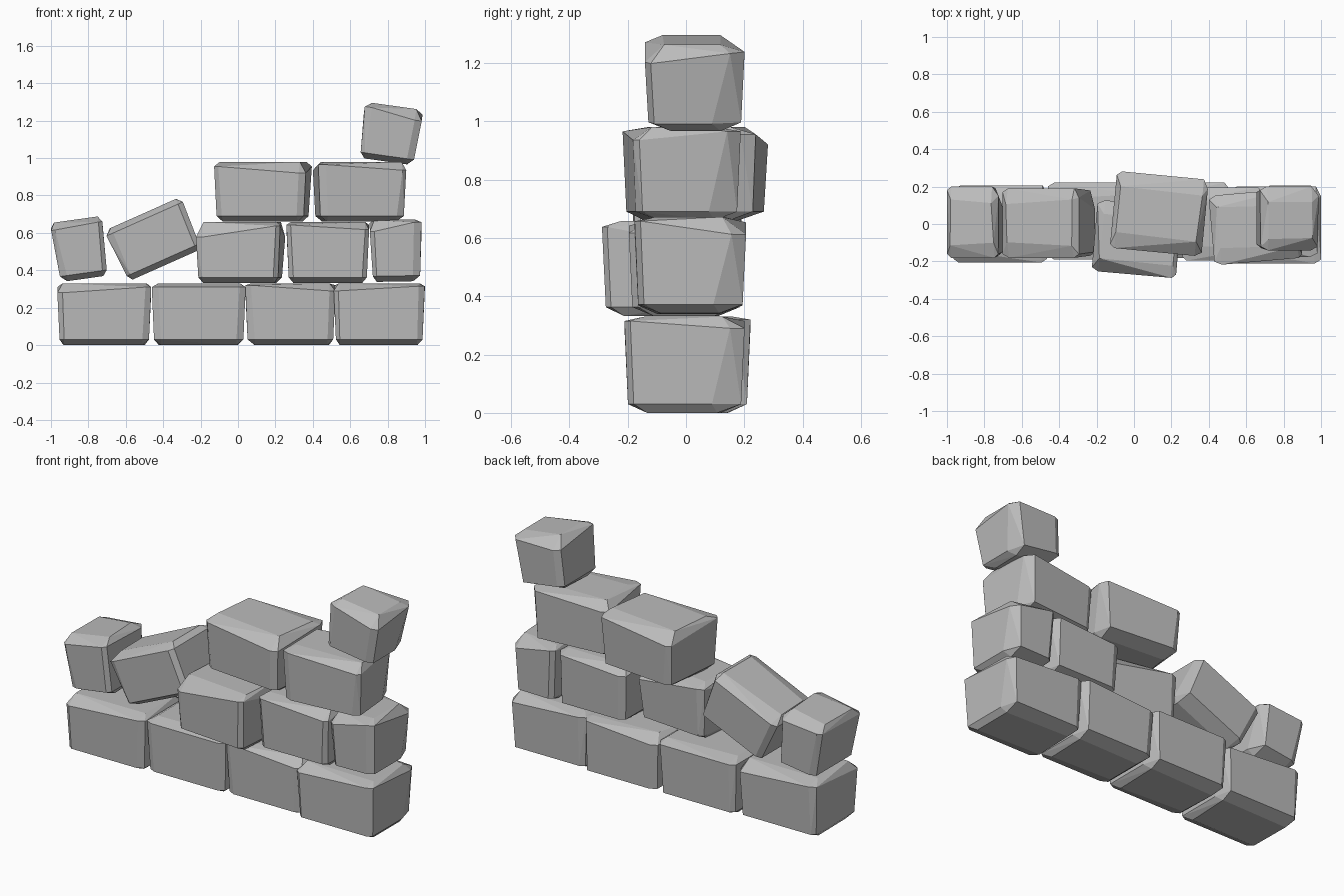
import bpy
import bmesh
import random
from math import radians
from mathutils import Matrix, Vector

random.seed(4)

cube = bpy.data.objects.get("Cube")
if cube:
    bpy.data.objects.remove(cube, do_unlink=True)

# Single stone colour
stone = bpy.data.materials.new("grey stone")
stone.use_nodes = True
grey = (0.5, 0.5, 0.5, 1)
stone.diffuse_color = grey
stone.node_tree.nodes["Principled BSDF"].inputs["Base Color"].default_value = grey


def corner_points(half, sx, sy, sz, drop):
    """Three points that replace one box corner with a worn chamfer."""
    x, y, z = half
    # stones flare slightly towards the top
    x += 0.006 * sz
    y += 0.006 * sz
    side = random.uniform(0.02, 0.04)
    wear = random.uniform(0.06, 0.09)
    # the rear right upright edge is cut back further, most of all at the foot
    if sx > 0 and sy > 0:
        end_wear = 0.05 if sz > 0 else 0.1
    else:
        end_wear = 0.02
    points = (
        (x - side, y - wear, z),
        (x - side, y, z - drop),
        (x, y - end_wear, z - drop),
    )
    return [Vector((px * sx, py * sy, pz * sz)) for px, py, pz in points]


def add_stone(name, centre, size, tilt=0, turn=0, drop_left=0.03, drop_right=0.03):
    """Hull of eight chamfered corners; the drops slope the front top chamfer."""
    half = [s / 2 for s in size]
    bm = bmesh.new()
    for sx in (-1, 1):
        for sy in (-1, 1):
            for sz in (-1, 1):
                drop = 0.03
                if sz > 0:
                    # the front slope is mirrored on the back
                    drop = drop_left if sx * sy > 0 else drop_right
                for point in corner_points(half, sx, sy, sz, drop):
                    bm.verts.new(point)
    bmesh.ops.convex_hull(bm, input=bm.verts)
    bmesh.ops.dissolve_limit(bm, angle_limit=radians(4), verts=bm.verts, edges=bm.edges)
    bmesh.ops.recalc_face_normals(bm, faces=bm.faces)
    rotation = Matrix.Rotation(radians(turn), 4, "Z") @ Matrix.Rotation(radians(-tilt), 4, "Y")
    bmesh.ops.transform(bm, matrix=rotation, verts=bm.verts)

    mesh = bpy.data.meshes.new(name)
    bm.to_mesh(mesh)
    bm.free()
    mesh.materials.append(stone)
    obj = bpy.data.objects.new(name, mesh)
    obj.location = centre
    bpy.context.collection.objects.link(obj)
    return obj


# Bottom course
add_stone("bottom_stone_left_end", (-0.715, 0, 0.165), (0.49, 0.4, 0.33), drop_left=0.05, drop_right=0.02)
add_stone("bottom_stone_inner_left", (-0.21, 0.015, 0.165), (0.49, 0.4, 0.33), drop_left=0.02, drop_right=0.02)
add_stone("bottom_stone_inner_right", (0.28, 0.02, 0.165), (0.47, 0.39, 0.33), drop_left=0.01, drop_right=0.04)
add_stone("bottom_stone_right_end", (0.755, -0.005, 0.165), (0.475, 0.4, 0.33), drop_left=0.04, drop_right=0.015)

# Middle course, with two stones slipping at the broken end
add_stone("middle_stone_left_end", (-0.845, 0.01, 0.513), (0.265, 0.37, 0.32), tilt=8, drop_left=0.04)
add_stone("middle_stone_leaning", (-0.45, 0.005, 0.565), (0.435, 0.36, 0.3), tilt=24)
add_stone("middle_stone_jutting", (0.015, -0.08, 0.495), (0.44, 0.37, 0.325), turn=-5, drop_left=0.08, drop_right=0.02)
add_stone("middle_stone_inner_right", (0.48, 0, 0.495), (0.43, 0.38, 0.325), drop_left=0.015, drop_right=0.04)
add_stone("middle_stone_right_end", (0.845, 0.015, 0.505), (0.265, 0.37, 0.33), tilt=1, drop_left=0.06, drop_right=0.015)

# Upper course
add_stone("upper_stone_left", (0.135, 0.055, 0.82), (0.48, 0.4, 0.32), turn=-5.5, drop_left=0.025, drop_right=0.06)
add_stone("upper_stone_right", (0.65, -0.015, 0.82), (0.46, 0.36, 0.32), turn=5, drop_left=0.015, drop_right=0.045)

# Loose cap stone
add_stone("cap_stone", (0.815, 0.03, 1.13), (0.3, 0.33, 0.3), tilt=-8, drop_left=0.025, drop_right=0.06)
